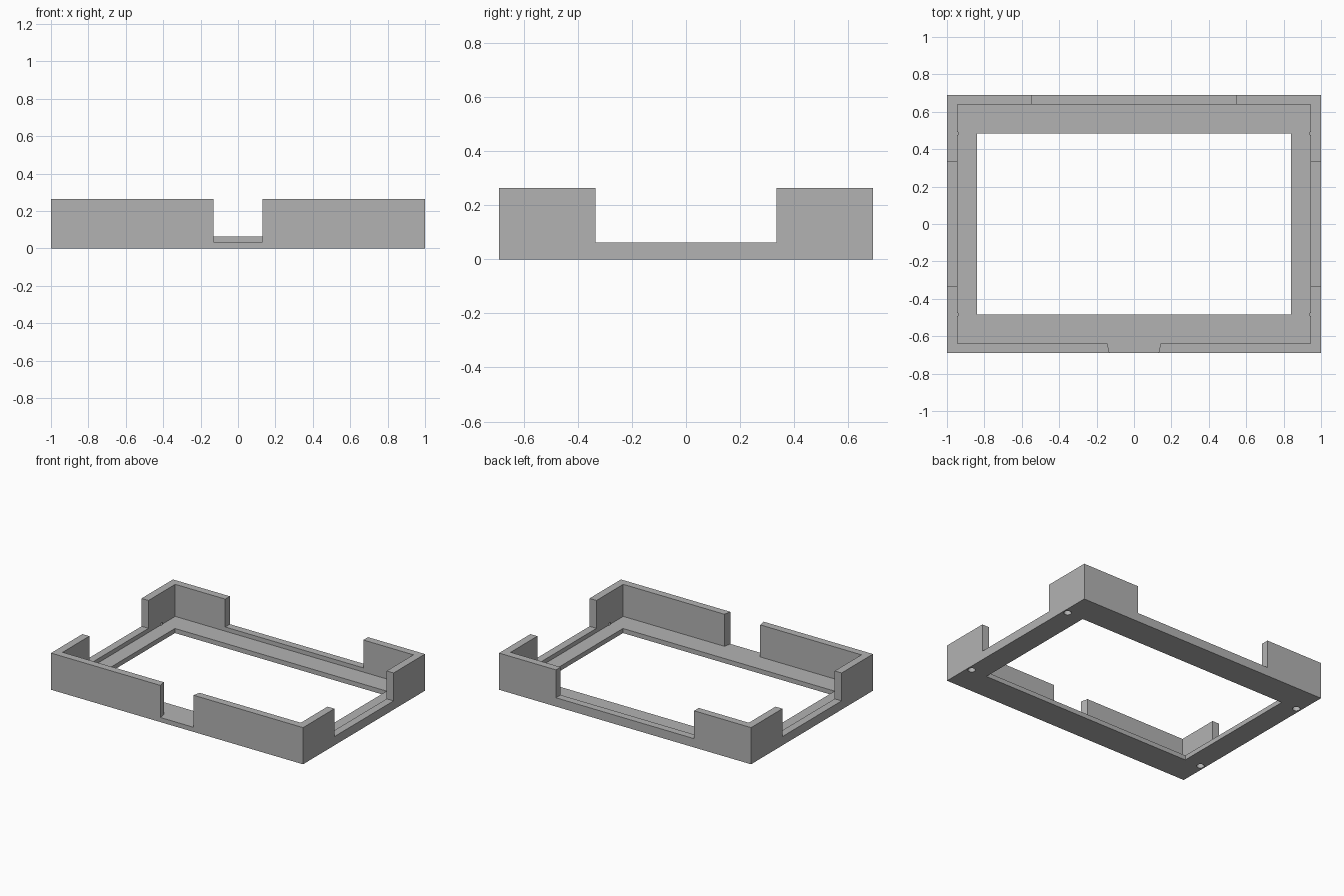
import bpy
import bmesh

old = bpy.data.objects.get("Cube")
if old:
    bpy.data.objects.remove(old, do_unlink=True)

HX, HY, TOP = 1.0, 0.691, 0.263      # outer half sizes and height
FLOOR, SILL = 0.033, 0.063           # floor thickness, height of the low wall

grey = bpy.data.materials.new("plain grey")
grey.use_nodes = True
colour = (0.45, 0.45, 0.45, 1)
grey.diffuse_color = colour
grey.node_tree.nodes["Principled BSDF"].inputs["Base Color"].default_value = colour


def prism(name, outline, z0, z1):
    """Extrude a flat outline from z0 to z1."""
    bm = bmesh.new()
    face = bm.faces.new([bm.verts.new((x, y, z0)) for x, y in outline])
    up = bmesh.ops.extrude_face_region(bm, geom=[face])["geom"]
    bmesh.ops.translate(bm, vec=(0, 0, z1 - z0),
                        verts=[v for v in up if isinstance(v, bmesh.types.BMVert)])
    bmesh.ops.recalc_face_normals(bm, faces=bm.faces)
    mesh = bpy.data.meshes.new(name)
    bm.to_mesh(mesh)
    bm.free()
    mesh.materials.append(grey)
    obj = bpy.data.objects.new(name, mesh)
    bpy.context.collection.objects.link(obj)
    return obj


def rect(x0, x1, y0, y1):
    return [(x0, y0), (x1, y0), (x1, y1), (x0, y1)]


def cut(body, cutter):
    """Subtract the cutter from the body and discard it."""
    mod = body.modifiers.new(cutter.name, "BOOLEAN")
    mod.operation = "DIFFERENCE"
    mod.solver = "EXACT"
    mod.object = cutter
    bpy.context.view_layer.objects.active = body
    bpy.ops.object.modifier_apply(modifier=mod.name)
    bpy.data.objects.remove(cutter, do_unlink=True)


# Solid block, hollowed to a tray and opened through the floor
tray = prism("tray_frame", rect(-HX, HX, -HY, HY), 0, TOP)
cut(tray, prism("pocket", rect(-0.945, 0.945, -0.638, 0.638), FLOOR, 1))
cut(tray, prism("floor_opening", rect(-0.84, 0.84, -0.485, 0.485), -1, 1))

# Low stretches of wall at both sides and the back
cut(tray, prism("side_gaps", rect(-1.2, 1.2, -0.335, 0.335), SILL, 1))
cut(tray, prism("back_gap", rect(-0.548, 0.548, 0.6, 0.8), SILL, 1))

# Front notch, slightly wider inside, down to the floor
cut(tray, prism("front_notch", [(-0.125, -0.72), (0.125, -0.72),
                                (0.15, -0.6), (-0.15, -0.6)], FLOOR, 1))

# Blind round holes under the side walls
for sx in (-1, 1):
    for sy in (-1, 1):
        bpy.ops.mesh.primitive_cylinder_add(
            vertices=24, radius=0.025, depth=0.09,
            location=(sx * 0.966, sy * 0.483, 0))
        hole = bpy.context.object
        hole.name = "underside_hole"
        hole.data.materials.append(grey)
        cut(tray, hole)
